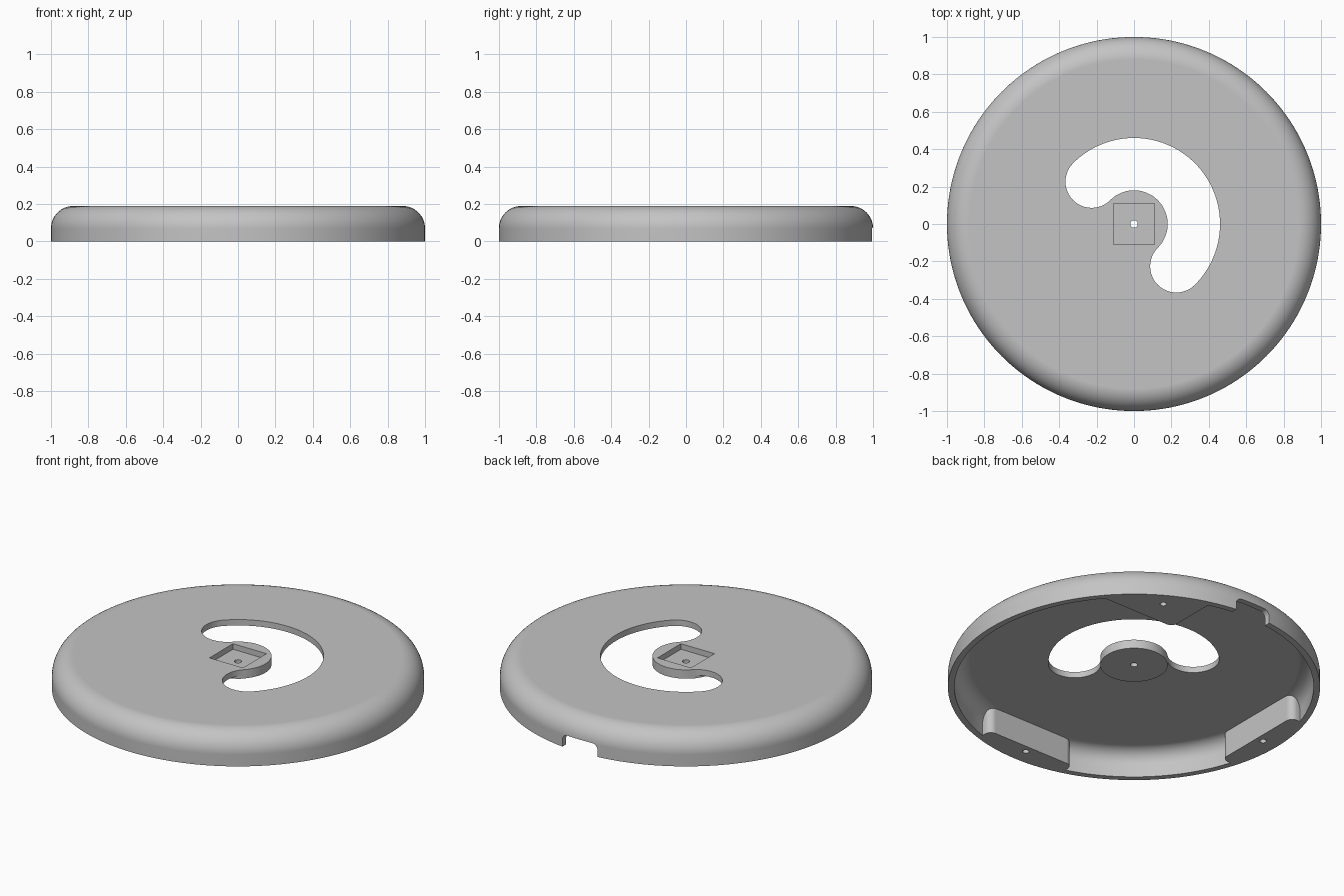
import bpy, bmesh
from math import cos, sin, pi, radians
from mathutils import Matrix

default = bpy.data.objects.get("Cube")
if default:
    bpy.data.objects.remove(default)

HEIGHT, CEILING, WALL = 0.19, 0.155, 0.035
FILLET = 0.12
SEGMENTS = 160


def arc(cx, cy, r, start, end, n):
    """Points on an arc, angles in degrees."""
    steps = [radians(start + (end - start) * i / n) for i in range(n + 1)]
    return [(cx + r * cos(a), cy + r * sin(a)) for a in steps]


def rounded_rect(x0, x1, y0, y1, r):
    return (arc(x1 - r, y1 - r, r, 0, 90, 6) + arc(x0 + r, y1 - r, r, 90, 180, 6)
            + arc(x0 + r, y0 + r, r, 180, 270, 6) + arc(x1 - r, y0 + r, r, 270, 360, 6))


def finish(name, bm):
    bmesh.ops.recalc_face_normals(bm, faces=bm.faces)
    mesh = bpy.data.meshes.new(name)
    bm.to_mesh(mesh)
    bm.free()
    obj = bpy.data.objects.new(name, mesh)
    bpy.context.collection.objects.link(obj)
    return obj


def prism(name, outline, z0, z1, matrix=Matrix()):
    """Extrude a flat outline from z0 to z1, then transform it."""
    bm = bmesh.new()
    face = bm.faces.new([bm.verts.new((x, y, z0)) for x, y in outline])
    top = bmesh.ops.extrude_face_region(bm, geom=[face])["geom"]
    verts = [v for v in top if isinstance(v, bmesh.types.BMVert)]
    bmesh.ops.translate(bm, verts=verts, vec=(0, 0, z1 - z0))
    if not face.is_valid or len(bm.faces) < len(outline) + 2:
        bmesh.ops.edgeloop_fill(bm, edges=[e for e in bm.edges if e.is_boundary])
    bm.transform(matrix)
    return finish(name, bm)


def lathe(name, profile):
    """Spin a profile round z and cap both ends with one flat face."""
    bm = bmesh.new()
    verts = [bm.verts.new((r, 0, z)) for r, z in profile]
    edges = [bm.edges.new(pair) for pair in zip(verts, verts[1:])]
    bmesh.ops.spin(bm, geom=verts + edges, cent=(0, 0, 0), axis=(0, 0, 1),
                   angle=2 * pi, steps=SEGMENTS)
    bmesh.ops.remove_doubles(bm, verts=bm.verts, dist=1e-5)
    bmesh.ops.edgeloop_fill(bm, edges=[e for e in bm.edges if e.is_boundary])
    return finish(name, bm)


def cylinder(name, x, y, r, z0, z1, n=32):
    return prism(name, arc(x, y, r, 0, 360, n)[:-1], z0, z1)


def cut(obj, cutter):
    """Subtract the cutter and discard it."""
    mod = obj.modifiers.new("cut", "BOOLEAN")
    mod.operation, mod.solver, mod.object = "DIFFERENCE", "EXACT", cutter
    bpy.context.view_layer.objects.active = obj
    bpy.ops.object.modifier_apply(modifier=mod.name)
    bpy.data.objects.remove(cutter)


# Outer disc with a rounded top edge
centre_r, centre_z = 1 - FILLET, HEIGHT - FILLET
base = lathe("round_base", [(1, 0)] + arc(centre_r, centre_z, FILLET, 0, 90, 14))

# Hollow underside, leaving the screw bosses and the hub solid
cavity = lathe("cavity", [(1 - WALL, -0.1)]
               + arc(centre_r, centre_z, FILLET - WALL, 0, 90, 12))
half = 0.29
bosses = [(-half, half, -1.3, -0.86), (-1.3, -0.86, -half, half), (0.26, 1.3, 0.63, 1.3)]
for box in bosses:
    cut(cavity, prism("boss", rounded_rect(*box, 0.04), -0.2, 0.3))
cut(cavity, cylinder("hub", 0, 0, 0.182, 0.138, 0.3, 64))
cut(base, cavity)

# Curved slot sweeping half way round the hub
mid, width = 0.32, 0.14
k = mid * cos(pi / 4)
slot = (arc(0, 0, mid + width, -45, 135, 64) + arc(-k, k, width, 135, 315, 24)[1:]
        + arc(0, 0, mid - width, 135, -45, 40)[1:] + arc(k, -k, width, 135, 315, 24)[1:-1])
cut(base, prism("slot", slot, -0.1, 0.4))

# Square pocket and centre hole in the hub
side = 0.11
square = [(-side, -side), (side, -side), (side, side), (-side, side)]
cut(base, prism("pocket", square, 0.157, 0.4))
cut(base, cylinder("centre_hole", 0, 0, 0.02, -0.1, 0.4))

# Screw holes in the bosses
for angle in (60, 180, 270):
    a = radians(angle)
    cut(base, cylinder("screw_hole", 0.905 * cos(a), 0.905 * sin(a), 0.018, -0.1, 0.1, 20))

# Cable notch through the back of the rim
notch = rounded_rect(-0.115, 0.115, -0.1, 0.075, 0.035)
cut(base, prism("notch", notch, -1.2, -0.8, Matrix.Rotation(pi / 2, 4, "X")))

# Material and shading
grey = bpy.data.materials.new("light_grey")
grey.use_nodes = True
colour = (0.55, 0.55, 0.55, 1)
grey.diffuse_color = colour
grey.node_tree.nodes["Principled BSDF"].inputs["Base Color"].default_value = colour
base.data.materials.clear()
base.data.materials.append(grey)
for poly in base.data.polygons:
    poly.material_index = 0
bpy.ops.object.select_all(action="DESELECT")
base.select_set(True)
bpy.context.view_layer.objects.active = base
bpy.ops.object.shade_smooth_by_angle(angle=radians(30))
weighted = base.modifiers.new("flat_tops", "WEIGHTED_NORMAL")
weighted.keep_sharp = True
